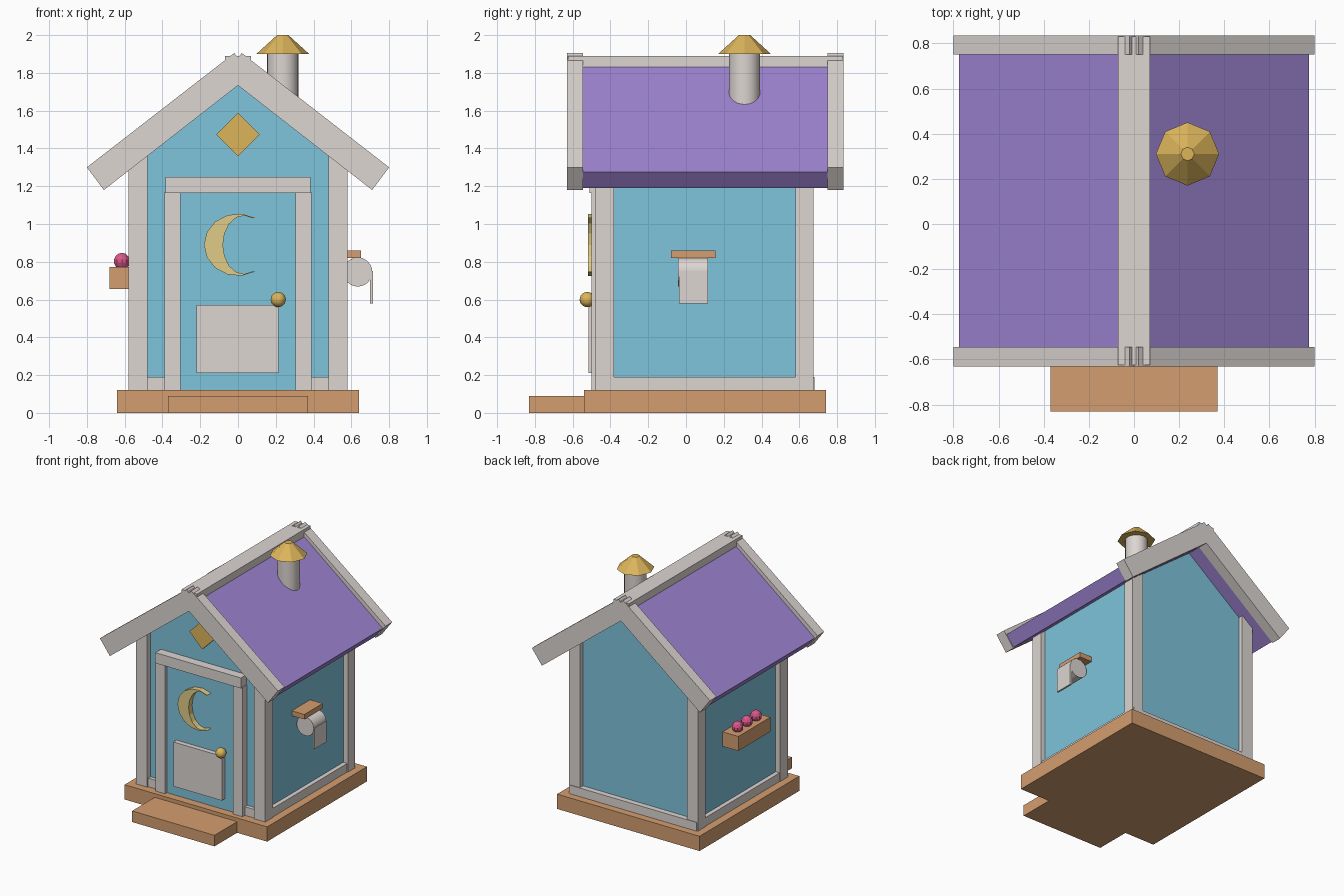
import bpy
import math

cube = bpy.data.objects.get("Cube")
if cube:
    bpy.data.objects.remove(cube, do_unlink=True)


def material(name, r, g, b):
    """Flat colour given as 0-255 display values, stored linear."""
    rgb = []
    for c in (r, g, b):
        c /= 255
        rgb.append(c / 12.92 if c < 0.04045 else ((c + 0.055) / 1.055) ** 2.4)
    mat = bpy.data.materials.new(name)
    mat.use_nodes = True
    mat.diffuse_color = (*rgb, 1)
    mat.node_tree.nodes["Principled BSDF"].inputs["Base Color"].default_value = (*rgb, 1)
    return mat


BLUE = material("blue_wall", 127, 196, 220)
WOOD = material("wood", 212, 158, 111)
TRIM = material("pale_trim", 221, 214, 210)
PURPLE = material("purple_roof", 160, 133, 212)
GOLD = material("gold", 220, 181, 91)
MOON = material("pale_gold", 224, 204, 135)
PINK = material("pink", 218, 88, 138)


def prism(name, outline, y0, y1, mat):
    """Extrude an x-z outline (counter-clockwise from the front) along y."""
    n = len(outline)
    verts = [(x, y, z) for y in (y0, y1) for x, z in outline]
    faces = [tuple(range(n)), tuple(range(2 * n - 1, n - 1, -1))]
    faces += [(i, i + n, (i + 1) % n + n, (i + 1) % n) for i in range(n)]
    mesh = bpy.data.meshes.new(name)
    mesh.from_pydata(verts, [], faces)
    mesh.materials.append(mat)
    obj = bpy.data.objects.new(name, mesh)
    bpy.context.collection.objects.link(obj)
    return obj


def box(name, x, y, z, mat):
    """Box from (min, max) pairs."""
    outline = [(x[0], z[0]), (x[1], z[0]), (x[1], z[1]), (x[0], z[1])]
    return prism(name, outline, y[0], y[1], mat)


def finish(name, mat, smooth=True):
    obj = bpy.context.object
    obj.name = name
    obj.data.materials.append(mat)
    if smooth:
        bpy.ops.object.shade_smooth_by_angle(angle=math.radians(40))
    return obj


def ball(name, loc, r, mat, segments, rings, smooth):
    bpy.ops.mesh.primitive_uv_sphere_add(segments=segments, ring_count=rings, radius=r, location=loc)
    return finish(name, mat, smooth)


def mirrored(outline):
    """Complete a right-hand outline with its left-hand twin."""
    return outline + [(-x, z) for x, z in reversed(outline) if x != 0]


# Base and step
box("base", (-0.64, 0.64), (-0.54, 0.74), (0, 0.12), WOOD)
box("front_step", (-0.37, 0.37), (-0.83, -0.53), (0, 0.09), WOOD)

# Walls with gables
prism("walls", mirrored([(0.54, 0.11), (0.54, 1.335), (0, 1.755)]), -0.44, 0.635, BLUE)

# Corner posts and sills
for side, xs in (("right", (-0.58, -0.48)), ("left", (0.48, 0.58))):
    box("front_post_" + side, xs, (-0.48, -0.38), (0.12, 1.36), TRIM)
    box("back_post_" + side, xs, (0.58, 0.675), (0.12, 1.36), TRIM)
box("side_sill", (-0.575, 0.575), (-0.4, 0.6), (0.12, 0.19), TRIM)
box("front_sill", (-0.5, 0.5), (-0.47, -0.4), (0.12, 0.19), TRIM)
box("back_sill", (-0.57, 0.57), (0.6, 0.68), (0.12, 0.19), TRIM)

# Roof panels, ridge and gable boards
slope = 0.78
prism("roof", [(0, 1.735), (0.707, 1.19), (0.775, 1.275), (0, 1.885),
               (-0.775, 1.275), (-0.707, 1.19)], -0.56, 0.765, PURPLE)
box("ridge_board", (-0.07, 0.07), (-0.625, 0.83), (1.8, 1.89), TRIM)
board = [(0.71, 1.18), (0.8, 1.3), (0.02, 1.905), (-0.072, 1.79)]
for end, y in (("front", -0.63), ("back", 0.75)):
    prism(end + "_gable_board_left", board, y, y + 0.085, TRIM)
    prism(end + "_gable_board_right", [(-x, z) for x, z in reversed(board)],
          y, y + 0.085, TRIM)

# Door and its frame
box("door", (-0.31, 0.31), (-0.475, -0.42), (0.12, 1.17), BLUE)
box("door_panel", (-0.22, 0.215), (-0.515, -0.46), (0.21, 0.57), TRIM)
for side, xs in (("right", (-0.39, -0.305)), ("left", (0.305, 0.39))):
    box("door_jamb_" + side, xs, (-0.5, -0.42), (0.12, 1.17), TRIM)
box("door_header", (-0.385, 0.385), (-0.512, -0.42), (1.165, 1.25), TRIM)
ball("door_knob", (0.213, -0.523, 0.6), 0.04, GOLD, 20, 12, True)

# Crescent on the door
steps = 10
outer = [math.radians(60 + 240 * i / steps) for i in range(steps + 1)]
inner = [math.radians(295 - 230 * i / steps) for i in range(steps + 1)]
crescent = [(0.18 * math.cos(a), 0.89 + 0.165 * math.sin(a)) for a in outer]
crescent += [(0.03 + 0.11 * math.cos(a), 0.89 + 0.155 * math.sin(a)) for a in inner]
prism("crescent", crescent, -0.52, -0.47, MOON)

# Diamond in the gable
d = 0.115
prism("gable_diamond", [(0, 1.475 - d), (d, 1.475), (0, 1.475 + d), (-d, 1.475)],
      -0.46, -0.43, GOLD)

# Chimney pipe and faceted cap
bpy.ops.mesh.primitive_cylinder_add(vertices=24, radius=0.083, depth=0.3, location=(0.237, 0.31, 1.77))
finish("chimney_pipe", TRIM)
bpy.ops.mesh.primitive_cone_add(vertices=8, radius1=0.14, radius2=0.03, depth=0.1,
                                location=(0.237, 0.31, 1.95))
finish("chimney_cap", GOLD, False)

# Paper roll under a small shelf
box("roll_shelf", (0.53, 0.652), (-0.08, 0.155), (0.82, 0.86), WOOD)
bpy.ops.mesh.primitive_cylinder_add(vertices=24, radius=0.077, depth=0.16, location=(0.634, 0.037, 0.746),
                                    rotation=(math.pi / 2, 0, 0))
finish("paper_roll", TRIM)
box("paper_sheet", (0.7, 0.715), (-0.037, 0.117), (0.58, 0.75), TRIM)

# Flower box
box("flower_box", (-0.68, -0.53), (-0.11, 0.3), (0.655, 0.773), WOOD)
for i in range(3):
    ball("flower_%d" % (i + 1), (-0.615, -0.02 + 0.118 * i, 0.803), 0.044, PINK, 10, 7, False)
